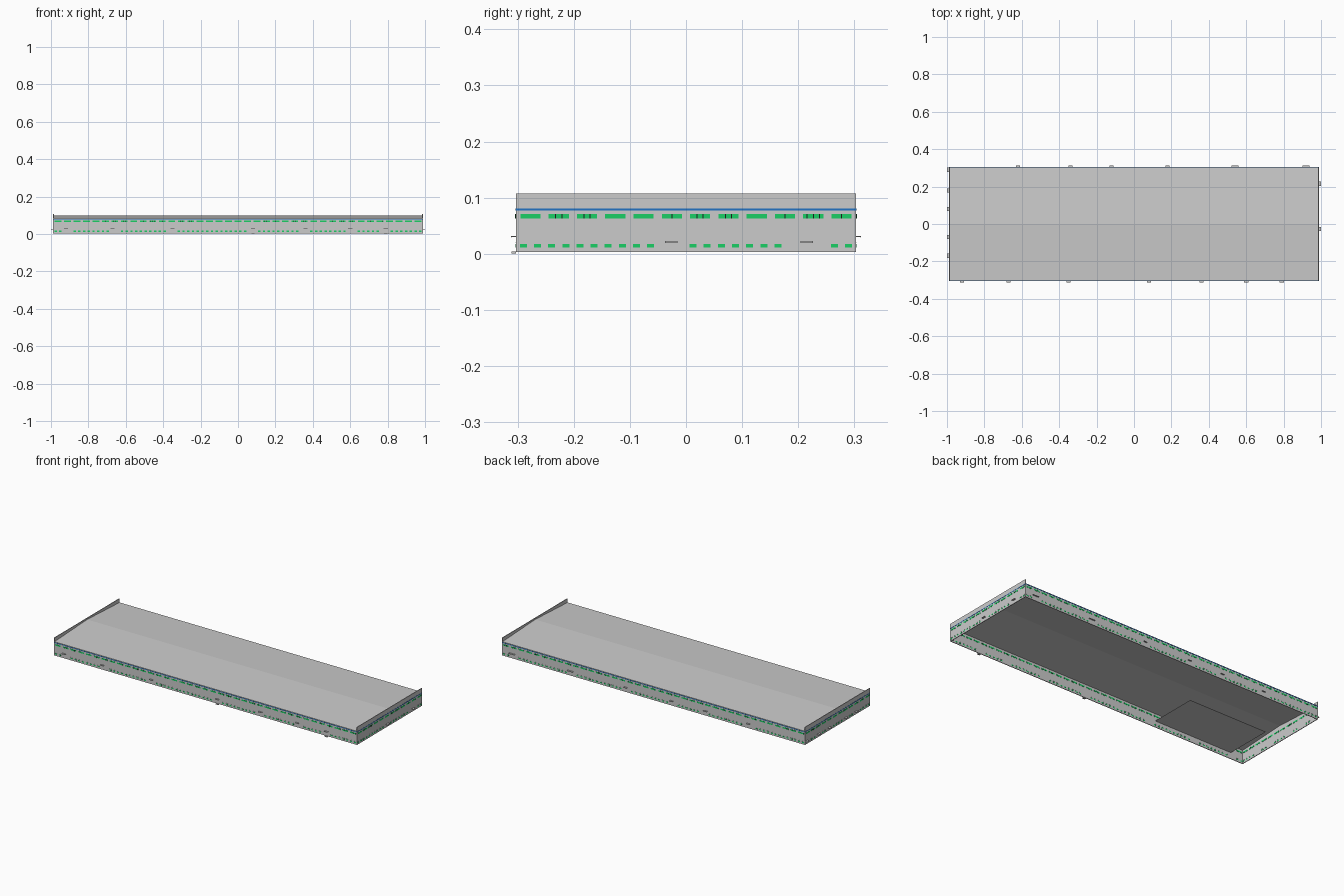
import bpy, bmesh
from mathutils import Matrix, Vector

cube = bpy.data.objects.get("Cube")
if cube:
    bpy.data.objects.remove(cube)


def material(name, rgb):
    m = bpy.data.materials.new(name)
    m.use_nodes = True
    m.diffuse_color = (*rgb, 1)
    m.node_tree.nodes["Principled BSDF"].inputs["Base Color"].default_value = (*rgb, 1)
    return m


GREY = material("light grey", (0.6, 0.6, 0.6))
GREEN = material("window green", (0.01, 0.62, 0.13))
BLUE = material("stripe blue", (0.015, 0.17, 0.55))
BLACK = material("black", (0.01, 0.01, 0.01))

# Half length, half depth, floor line, eave, ridge, parapet top, wall thickness
X, Y = 0.988, 0.303
BASE, EAVE, RIDGE, TOP, WALL = 0.003, 0.084, 0.099, 0.107, 0.004


def build(name, mat, boxes):
    """One object from (centre, size) boxes."""
    bm = bmesh.new()
    for centre, size in boxes:
        bmesh.ops.create_cube(bm, size=1, matrix=Matrix.Translation(centre) @ Matrix.Diagonal((*size, 1)))
    finish(name, mat, bm)


def finish(name, mat, bm):
    mesh = bpy.data.meshes.new(name)
    bm.to_mesh(mesh)
    bm.free()
    mesh.materials.append(mat)
    bpy.context.collection.objects.link(bpy.data.objects.new(name, mesh))


class Side:
    """A wall that places boxes by distance along it, height and offset outward."""

    def __init__(self, name, axis, sign, doors, steps=()):
        self.name, self.axis, self.sign = name, axis, sign
        self.doors, self.steps = doors, steps
        self.half, self.plane = (X, Y) if axis == "y" else (Y, X)

    def box(self, u, z, w, h, depth, out=0.0):
        d = self.sign * (self.plane - WALL / 2 + out)
        if self.axis == "y":
            return Vector((u, d, z)), (w, depth, h)
        return Vector((d, u, z)), (depth, w, h)


SIDES = [
    Side("front", "y", -1, [-0.92, -0.67, -0.35, 0.08, 0.36, 0.6, 0.79], [0.08, 0.79]),
    Side("back", "y", 1, [-0.62, -0.34, -0.12, 0.18, 0.54, 0.92]),
    Side("left", "x", 1, [-0.026, 0.215]),
    Side("right", "x", -1, [-0.17, -0.07, 0.08, 0.18, 0.29]),
]
MULLIONS = (0, 2, 2, 0, 0, 1, 2, 2, 0, 1, 3, 1)

for s in SIDES:
    # Walls: the two ends rise above the roof as parapets
    top = EAVE if s.axis == "y" else TOP
    build(s.name + "_wall", GREY, [s.box(0, (BASE + top) / 2, 2 * s.half, top - BASE, WALL)])
    build(s.name + "_stripe", BLUE, [s.box(0, 0.079, 2 * s.half, 0.0035, 0.002, WALL / 2)])

    # Upper window band with mullions
    count = round(2 * s.half / 0.0505)
    pitch = 2 * (s.half - 0.0005) / count
    windows, bars = [], []
    for i in range(count):
        u = (i - (count - 1) / 2) * pitch
        windows.append(s.box(u, 0.067, 0.036, 0.008, WALL + 0.002))
        n = MULLIONS[i % len(MULLIONS)]
        for k in range(n):
            bars.append(s.box(u + (k + 0.5 - n / 2) * 0.011, 0.067, 0.0018, 0.008, WALL + 0.003))
    build(s.name + "_upper_windows", GREEN, windows)
    build(s.name + "_mullions", BLACK, bars)

    # Lower windows, left out beside each door
    panes, lintels = [], []
    for i in range(count * 2):
        u = (i + 0.5 - count) * pitch / 2
        if any(abs(u - d) < 0.026 for d in s.doors):
            continue
        panes.append(s.box(u, 0.0145, 0.0125, 0.006, WALL + 0.002))
        lintels.append(s.box(u, 0.0205, 0.0125, 0.001, WALL + 0.002))
    build(s.name + "_lower_windows", GREEN, panes)
    build(s.name + "_lintels", GREY, lintels)

    # Door canopies with a front lip, and door steps
    reach = 0.009 if s.axis == "y" else 0.012
    canopies = []
    for d in s.doors:
        w = 0.038 if s.name == "back" and d > 0.5 else 0.022
        z = 0.031 if s.axis == "y" else 0.022
        canopies.append(s.box(d, z, w, 0.0015, reach, (WALL + reach) / 2))
        canopies.append(s.box(d, z - 0.001, w, 0.003, 0.001, WALL / 2 + reach - 0.0005))
    build(s.name + "_canopies", GREY, canopies)
    if s.steps:
        build(s.name + "_steps", GREY, [s.box(d, 0.002, 0.018, 0.004, 0.008, 0.006) for d in s.steps])

# Low gabled roof: extrude the thin profile along the length
bm = bmesh.new()
thick = 0.002
profile = [(-Y, EAVE), (0, RIDGE), (Y, EAVE), (Y, EAVE - thick), (0, RIDGE - thick), (-Y, EAVE - thick)]
face = bm.faces.new([bm.verts.new((-X + WALL, y, z)) for y, z in profile])
new = bmesh.ops.extrude_face_region(bm, geom=[face])["geom"]
bmesh.ops.translate(bm, verts=[v for v in new if isinstance(v, bmesh.types.BMVert)], vec=(2 * (X - WALL), 0, 0))
bmesh.ops.recalc_face_normals(bm, faces=bm.faces)
finish("roof", GREY, bm)

# Raised floor inside one corner
build("mezzanine", GREY, [(Vector((-0.65, -0.16, 0.04)), (0.51, 0.283, 0.002))])
